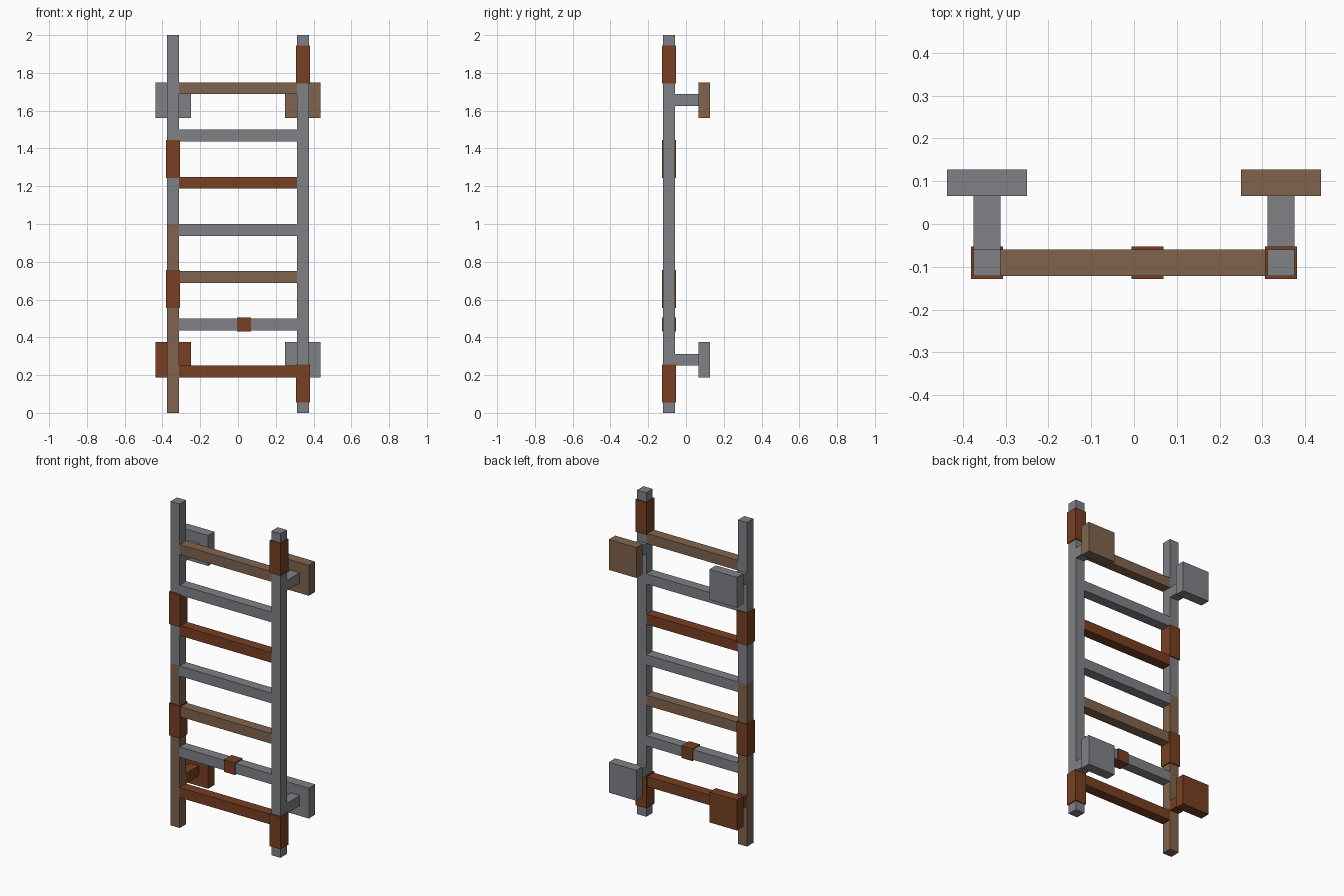
import bpy
import bmesh
from mathutils import Vector

cube = bpy.data.objects.get("Cube")
if cube:
    bpy.data.objects.remove(cube, do_unlink=True)


def material(name, rgb):
    mat = bpy.data.materials.new(name)
    mat.use_nodes = True
    color = (*rgb, 1)
    mat.diffuse_color = color
    mat.node_tree.nodes["Principled BSDF"].inputs["Base Color"].default_value = color
    return mat


steel = material("grey steel", (0.215, 0.22, 0.238))
worn = material("worn brown", (0.216, 0.127, 0.076))
rust = material("rust", (0.188, 0.051, 0.016))


def box(name, low, high, mat, grow=0.0):
    """Box between two corners, optionally enlarged on every side."""
    low, high = Vector(low), Vector(high)
    size = high - low + Vector((2 * grow,) * 3)
    bm = bmesh.new()
    bmesh.ops.create_cube(bm, size=1)
    bmesh.ops.scale(bm, vec=size, verts=bm.verts)
    mesh = bpy.data.meshes.new(name)
    bm.to_mesh(mesh)
    bm.free()
    mesh.materials.append(mat)
    obj = bpy.data.objects.new(name, mesh)
    obj.location = (low + high) / 2
    bpy.context.collection.objects.link(obj)
    return obj


U = 1 / 16                      # thickness of every bar
FRONT = -0.122                  # front face of the ladder
BACK = FRONT + U
INNER, OUTER = 5 * U, 6 * U     # rail sides
WRAP = 0.0063                   # how far sleeves stand proud

# Side rails; the right one has a worn lower half
box("left_rail", (INNER, FRONT, 0), (OUTER, BACK, 2), steel)
box("right_rail_lower", (-OUTER, FRONT, 0), (-INNER, BACK, 1), worn)
box("right_rail_upper", (-OUTER, FRONT, 1), (-INNER, BACK, 2), steel)

# Rungs, bottom to top
for i, mat in enumerate((rust, steel, worn, steel, rust, steel, worn)):
    z = 3 * U + i * 4 * U
    box(f"rung_{i + 1}", (-INNER, FRONT, z), (INNER, BACK, z + U), mat)

# Rust sleeves around the rails
for name, x, z in (("left_lower", INNER, U), ("left_upper", INNER, 28 * U),
                   ("right_lower", -OUTER, 9 * U), ("right_upper", -OUTER, 20 * U)):
    box(f"{name}_sleeve", (x, FRONT, z), (x + U, BACK, z + 3 * U), rust, WRAP)

# Small sleeve on the second rung
box("rung_sleeve", (0, FRONT, 7 * U), (U, BACK, 8 * U), rust, WRAP)

# Wall brackets: an arm and a square plate each
for name, x, z, arm, plate in (
        ("left_lower", INNER, 3 * U, steel, steel),
        ("right_lower", -OUTER, 3 * U, rust, rust),
        ("left_upper", INNER, 25 * U, steel, worn),
        ("right_upper", -OUTER, 25 * U, steel, steel)):
    wall = BACK + 2 * U
    box(f"{name}_arm", (x, BACK, z + U), (x + U, wall, z + 2 * U), arm)
    box(f"{name}_plate", (x - U, wall, z), (x + 2 * U, wall + U, z + 3 * U), plate)
